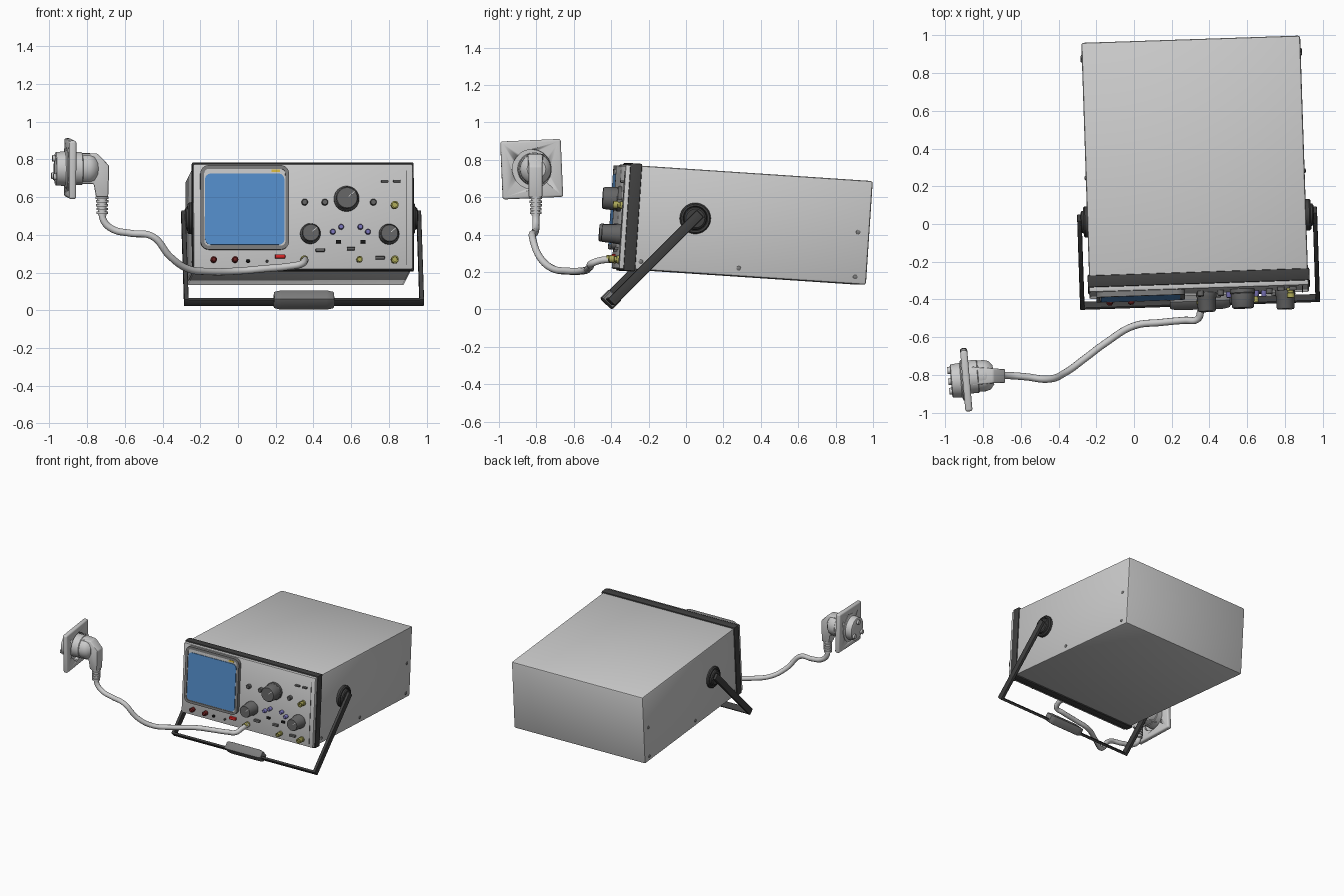
import bpy, bmesh
from math import radians, sin, cos, pi
from mathutils import Matrix, Vector

if "Cube" in bpy.data.objects:
    bpy.data.objects.remove(bpy.data.objects["Cube"])

T = Matrix.Translation
R = lambda deg, ax: Matrix.Rotation(radians(deg), 4, ax)

# Frames: instrument (yawed and tilted), handle, wall socket
CASE = T((0.345, -0.36, 0.497)) @ R(1.9, 'Z') @ R(-3.8, 'X')
HANDLE = T((0.335, 0.03, 0.487)) @ R(1.9, 'Z') @ R(45, 'X')
SOCKET = T((-0.888, -0.825, 0.75)) @ R(5, 'Z') @ R(2.5, 'X')


def mat(name, *rgb):
    m = bpy.data.materials.new(name)
    m.diffuse_color = (*rgb, 1)
    m.use_nodes = True
    m.node_tree.nodes["Principled BSDF"].inputs["Base Color"].default_value = m.diffuse_color
    return m


DARK = mat("dark_grey", 0.05, 0.05, 0.05)
KNOB = mat("knob_grey", 0.13, 0.13, 0.13)
FRAME = mat("frame_grey", 0.2, 0.2, 0.2)
BLACK = mat("black", 0.01, 0.01, 0.01)
BLUE = mat("screen_blue", 0.09, 0.27, 0.6)
RED = mat("red", 0.7, 0.02, 0.02)
MAROON = mat("dark_red", 0.15, 0.015, 0.015)
BRASS = mat("brass", 0.42, 0.4, 0.1)
PURPLE = mat("purple", 0.2, 0.18, 0.5)
YELLOW = mat("yellow", 0.7, 0.5, 0.05)


def finish(name, bm, m, M):
    bmesh.ops.recalc_face_normals(bm, faces=bm.faces)
    for f in bm.faces:
        f.smooth = True
    me = bpy.data.meshes.new(name)
    bm.to_mesh(me)
    bm.free()
    me.transform(M)
    me.set_sharp_from_angle(angle=radians(35))
    if m:
        me.materials.append(m)
    ob = bpy.data.objects.new(name, me)
    bpy.context.collection.objects.link(ob)
    return ob


def box(name, lo, hi, m=None, M=CASE, bevel=0.0, segs=2):
    bm = bmesh.new()
    lo, hi = Vector(lo), Vector(hi)
    bmesh.ops.create_cube(bm, size=1, matrix=T((lo + hi) / 2) @ Matrix.Diagonal((*(hi - lo), 1)))
    if bevel:
        bmesh.ops.bevel(bm, geom=bm.edges[:], offset=bevel, segments=segs, profile=0.5, affect='EDGES')
    return finish(name, bm, m, M)


def ring_frame(name, lo, hi, rim, depth, m, M=CASE, radius=0.0):
    """Box facing -y with rounded corners and a recessed front."""
    bm = bmesh.new()
    lo, hi = Vector(lo), Vector(hi)
    bmesh.ops.create_cube(bm, size=1, matrix=T((lo + hi) / 2) @ Matrix.Diagonal((*(hi - lo), 1)))
    if radius:
        along = [e for e in bm.edges if abs((e.verts[0].co - e.verts[1].co).normalized().y) > 0.9]
        bmesh.ops.bevel(bm, geom=along, offset=radius, segments=6, profile=0.5, affect='EDGES')
    bm.normal_update()
    front = min(bm.faces, key=lambda f: f.calc_center_median().y)
    if depth:
        bmesh.ops.inset_region(bm, faces=[front], thickness=rim)
        ext = bmesh.ops.extrude_face_region(bm, geom=[front])
        bmesh.ops.translate(bm, vec=(0, depth, 0), verts=[v for v in ext['geom'] if isinstance(v, bmesh.types.BMVert)])
        if front.is_valid:
            bm.faces.remove(front)
    return finish(name, bm, m, M)


def lathe(name, profile, M, m=None, n=32):
    """Revolve (radius, distance) pairs around the -y axis, capped at both ends."""
    bm = bmesh.new()
    rings = [[bm.verts.new((r * cos(2 * pi * i / n), -d, r * sin(2 * pi * i / n))) for i in range(n)]
             for r, d in profile]
    for a, b in zip(rings, rings[1:]):
        for i in range(n):
            j = (i + 1) % n
            bm.faces.new((a[i], a[j], b[j], b[i]))
    bm.faces.new(rings[0])
    bm.faces.new(rings[-1])
    return finish(name, bm, m, M)


def at(x, z):
    """Panel position from front-view coordinates."""
    return CASE @ T((x - 0.345, 0, z - 0.497))


def button(name, x, z, w, h, d, m=None, bevel=0.003):
    box(name, (-w / 2, -d, -h / 2), (w / 2, 0.01, h / 2), m, at(x, z), bevel)


# Case, dark bezel and front panel
box("case_body", (-0.58, 0.07, -0.278), (0.58, 1.325, 0.278), None, CASE, 0.012)
box("dark_bezel", (-0.588, 0.025, -0.288), (0.588, 0.088, 0.288), DARK, CASE, 0.006)
box("front_panel", (-0.582, 0.0, -0.28), (0.582, 0.04, 0.278), None, CASE, 0.008)

# Screen
ring_frame("screen_frame", (-0.545, -0.028, -0.177), (-0.075, 0.01, 0.271), 0.02, 0.014, FRAME, CASE, 0.045)
ring_frame("screen_surround", (-0.527, -0.022, -0.158), (-0.093, 0.01, 0.252), 0, 0, None, CASE, 0.03)
ring_frame("screen_glass", (-0.52, -0.027, -0.152), (-0.1, 0.01, 0.226), 0, 0, BLUE, CASE, 0.03)
button("screen_tag", 0.2, 0.739, 0.045, 0.013, 0.025, YELLOW, 0)

# Large knobs with pointer marks
for i, (x, z, r) in enumerate([(0.575, 0.59, 0.067), (0.383, 0.405, 0.054), (0.8, 0.402, 0.054)]):
    M = at(x, z)
    lathe(f"knob_{i}", [(r, -0.005), (r, 0.02), (r * 0.93, 0.026), (r * 0.88, 0.092), (r * 0.8, 0.1)], M, KNOB, 40)
    box(f"knob_pointer_{i}", (-0.002, -0.102, 0.01), (0.002, -0.09, r * 0.82), None, M @ R(50, 'Y'))

# Small grey knobs
for i, (x, z) in enumerate([(0.353, 0.572), (0.46, 0.572), (0.717, 0.572)]):
    lathe(f"small_knob_{i}", [(0.017, -0.005), (0.017, 0.025), (0.013, 0.03)], at(x, z), KNOB, 20)

# Brass signal connectors
for i, (x, z, r) in enumerate([(0.83, 0.557, 0.021), (0.643, 0.268, 0.017), (0.83, 0.267, 0.021), (0.35, 0.267, 0.021)]):
    lathe(f"connector_{i}", [(r, -0.005), (r, 0.012), (r * 0.75, 0.014), (r * 0.75, 0.024), (r * 0.95, 0.026),
                             (r * 0.95, 0.05), (r * 0.6, 0.05), (r * 0.6, 0.035)], at(x, z), BRASS, 20)

# Purple trim knobs
for i, (x, z) in enumerate([(0.502, 0.415), (0.546, 0.441), (0.648, 0.441), (0.688, 0.415)]):
    lathe(f"trim_knob_{i}", [(0.015, -0.005), (0.014, 0.026), (0.011, 0.03)], at(x, z), PURPLE, 20)

# Push buttons and switches
for i, (x, z) in enumerate([(0.532, 0.363), (0.662, 0.363)]):
    button(f"black_switch_{i}", x, z, 0.028, 0.018, 0.012, BLACK)
for i, (x, z, w, h) in enumerate([(0.435, 0.318, 0.048, 0.018), (0.598, 0.325, 0.044, 0.016), (0.752, 0.277, 0.05, 0.016),
                                  (0.778, 0.683, 0.038, 0.012), (0.842, 0.683, 0.038, 0.012)]):
    button(f"push_button_{i}", x, z, w, h, 0.02, KNOB)
button("power_button", 0.222, 0.284, 0.055, 0.022, 0.02, RED, 0.006)
button("panel_rib", 0.893, 0.49, 0.004, 0.5, 0.003, FRAME, 0)

# Terminals under the screen
for i, (x, z, r, d, m) in enumerate([(-0.13, 0.267, 0.017, 0.04, MAROON), (-0.017, 0.267, 0.017, 0.04, MAROON),
                                     (0.052, 0.259, 0.01, 0.015, BLACK), (0.153, 0.259, 0.007, 0.015, KNOB)]):
    lathe(f"terminal_{i}", [(r, -0.005), (r, d * 0.8), (r * 0.6, d)], at(x, z), m, 16)

# Both sides: screws, handle hubs and arms
for s, side in ((1, "right"), (-1, "left")):
    out = R(90 * s, 'Z')
    for i, (y, z) in enumerate([(0.115, -0.235), (0.64, -0.235), (1.265, -0.24), (1.265, 0.0)]):
        lathe(f"case_screw_{side}_{i}", [(0.012, -0.01), (0.012, 0.003), (0.006, 0.007)],
              CASE @ T((0.58 * s, y, z)) @ out, FRAME, 12)
    hub = HANDLE @ T((0.575 * s, 0, 0)) @ out
    lathe(f"handle_hub_{side}", [(0.083, -0.01), (0.083, 0.02), (0.076, 0.028), (0.066, 0.028), (0.062, 0.02),
                                 (0.058, 0.036), (0.05, 0.042)], hub, DARK, 40)
    a, b = sorted((0.612 * s, 0.636 * s))
    box(f"handle_arm_{side}", (a, -0.635, -0.026), (b, 0.036, 0.026), DARK, HANDLE, 0.005)

# Handle bar and grip
box("handle_bar", (-0.636, -0.635, -0.024), (0.636, -0.618, 0.024), DARK, HANDLE, 0.004)
bm = bmesh.new()
bmesh.ops.create_cube(bm, size=1, matrix=T((0, -0.612, 0)) @ Matrix.Diagonal((0.32, 0.066, 0.084, 1)))
bmesh.ops.subdivide_edges(bm, edges=[e for e in bm.edges if abs(e.verts[0].co.x - e.verts[1].co.x) > 0.1], cuts=2)
for v in bm.verts:
    if abs(v.co.x) > 0.1:
        v.co.z *= 0.84
        v.co.y = -0.612 + (v.co.y + 0.612) * 0.84
    else:
        v.co.x *= 2.35
bmesh.ops.bevel(bm, geom=bm.edges[:], offset=0.006, segments=2, profile=0.5, affect='EDGES')
finish("handle_grip", bm, FRAME, HANDLE)

# Wall socket: plate with a round opening, back cup and fixing posts
plate = box("socket_plate", (-0.02, -0.162, -0.155), (0.018, 0.162, 0.155), None, SOCKET, 0.012, 3)
cutter = lathe("socket_cutter", [(0.105, -0.1), (0.105, 0.1)], SOCKET @ R(90, 'Z'), None, 48)
cutter.hide_render = True
cut = plate.modifiers.new("opening", 'BOOLEAN')
cut.operation, cut.object, cut.solver = 'DIFFERENCE', cutter, 'EXACT'
bpy.context.view_layer.objects.active = plate
bpy.ops.object.modifier_apply(modifier=cut.name)
bpy.data.objects.remove(cutter)
lathe("socket_cup", [(0.108, 0.012), (0.108, 0.024), (0.092, 0.03), (0.088, 0.078), (0.08, 0.082)],
      SOCKET @ R(-90, 'Z'), None, 40)
for i, (y, z) in enumerate([(0.055, -0.04), (-0.055, -0.04), (0.0, 0.055)]):
    lathe(f"socket_post_{i}", [(0.018, 0.07), (0.018, 0.096)], SOCKET @ T((0, y, z)) @ R(-90, 'Z'), None, 12)

# Plug: round base, angled grip, ribbed strain relief
lathe("plug_base", [(0.088, -0.01), (0.088, 0.06), (0.083, 0.064), (0.083, 0.1), (0.075, 0.125), (0.05, 0.145)],
      SOCKET @ T((0, 0.013, 0)) @ R(90, 'Z'), None, 40)
bm = bmesh.new()
outline = [(-0.86, 0.83), (-0.745, 0.83), (-0.682, 0.765), (-0.688, 0.60), (-0.752, 0.60), (-0.765, 0.67), (-0.86, 0.67)]
face = bm.faces.new([bm.verts.new((x, -0.855, z)) for x, z in outline])
ext = bmesh.ops.extrude_face_region(bm, geom=[face])
bmesh.ops.translate(bm, vec=(0, 0.1, 0), verts=[v for v in ext['geom'] if isinstance(v, bmesh.types.BMVert)])
for v in bm.verts:
    if v.co.x > -0.8:
        v.co.y = -0.805 + (v.co.y + 0.805) * 0.75
bmesh.ops.bevel(bm, geom=bm.edges[:], offset=0.008, segments=2, profile=0.5, affect='EDGES')
finish("plug_grip", bm, None, Matrix())
ribs = []
for k in range(5):
    r, d = 0.034 - 0.001 * k, 0.02 * k
    ribs += [(r, d), (r, d + 0.013), (r - 0.008, d + 0.013), (r - 0.008, d + 0.02)]
lathe("strain_relief", ribs, T((-0.72, -0.803, 0.603)) @ R(90, 'X'), None, 24)

# Mains cable
path = [(-0.72, -0.803, 0.54), (-0.712, -0.803, 0.475), (-0.665, -0.803, 0.43), (-0.57, -0.81, 0.408), (-0.455, -0.822, 0.392),
        (-0.36, -0.785, 0.285), (-0.27, -0.72, 0.222), (-0.15, -0.63, 0.205), (0, -0.54, 0.208), (0.14, -0.522, 0.22),
        (0.27, -0.51, 0.232), (0.335, -0.505, 0.245), (0.353, -0.46, 0.262), (0.353, -0.385, 0.267)]
cu = bpy.data.curves.new("mains_cable", 'CURVE')
cu.dimensions, cu.bevel_depth, cu.bevel_resolution, cu.resolution_u, cu.use_fill_caps = '3D', 0.019, 3, 8, True
sp = cu.splines.new('BEZIER')
sp.bezier_points.add(len(path) - 1)
for p, co in zip(sp.bezier_points, path):
    p.co = co
    p.handle_left_type = p.handle_right_type = 'AUTO'
cable = bpy.data.objects.new("mains_cable", cu)
bpy.context.collection.objects.link(cable)
